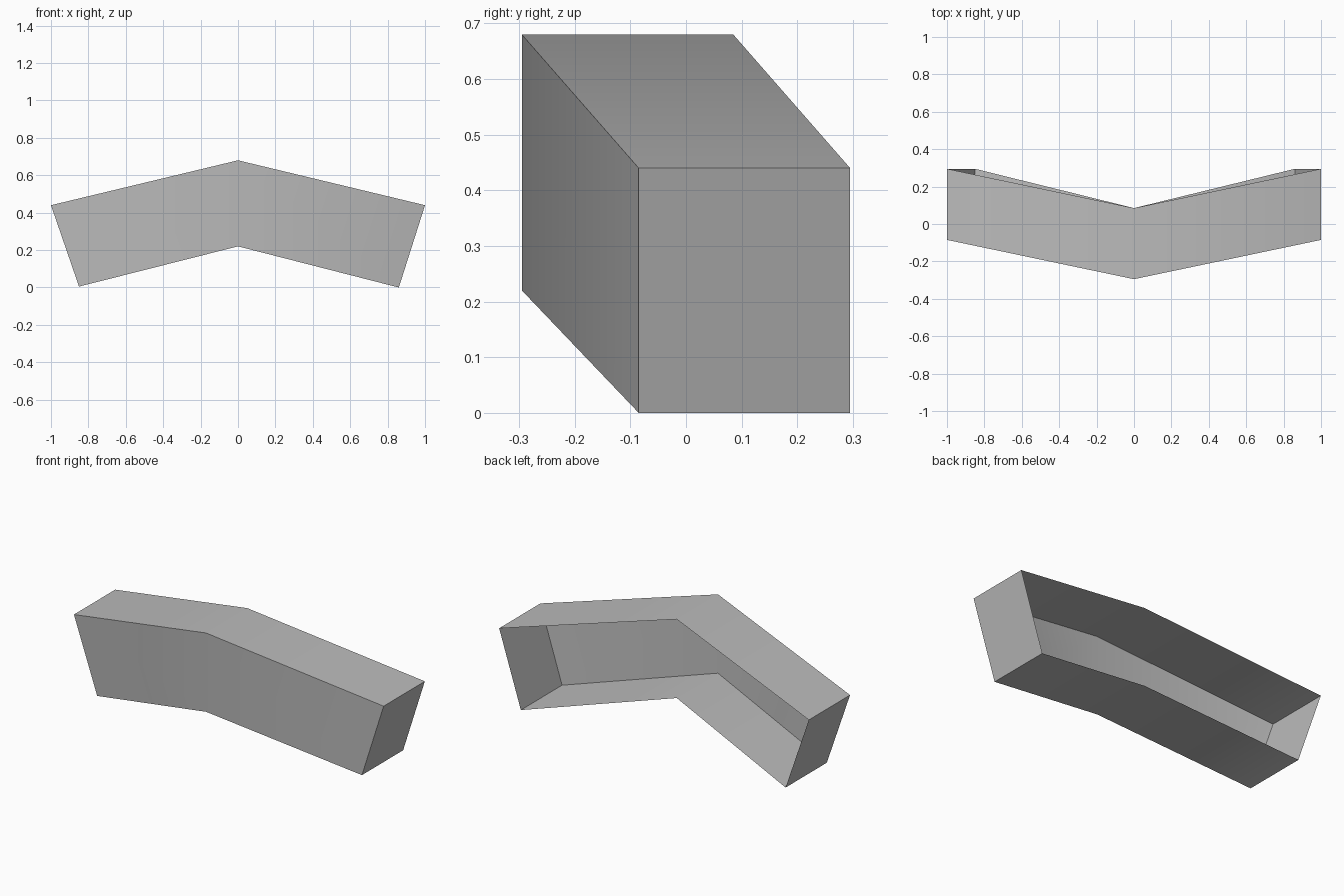
import bpy
import bmesh

cube = bpy.data.objects.get("Cube")
if cube:
    bpy.data.objects.remove(cube, do_unlink=True)

# Plain grey finish
grey = bpy.data.materials.new("plain_grey")
grey.use_nodes = True
colour = (0.5, 0.5, 0.5, 1)
grey.diffuse_color = colour
grey.node_tree.nodes["Principled BSDF"].inputs["Base Color"].default_value = colour

# Front outline stations, from one end to the other: top x, top z, bottom x, bottom z, front y
DEPTH = 0.38
STATIONS = [
    (-1.0, 0.44, -0.85, 0.005, -0.085),
    (0.0, 0.68, 0.0, 0.22, -0.295),
    (1.0, 0.44, 0.86, 0.0, -0.085),
]

bm = bmesh.new()
# Each section is an open C: back top, front top, front bottom, back bottom
sections = []
for tx, tz, bx, bz, y in STATIONS:
    points = [(tx, y + DEPTH, tz), (tx, y, tz), (bx, y, bz), (bx, y + DEPTH, bz)]
    sections.append([bm.verts.new(p) for p in points])

# Top, front and bottom walls; the back stays open
for a, b in zip(sections, sections[1:]):
    for i in range(3):
        bm.faces.new((a[i], a[i + 1], b[i + 1], b[i]))

# End walls
bm.faces.new(sections[0][::-1])
bm.faces.new(sections[-1])

mesh = bpy.data.meshes.new("bent_open_shell")
bm.to_mesh(mesh)
bm.free()
mesh.materials.append(grey)
shell = bpy.data.objects.new("bent_open_shell", mesh)
bpy.context.collection.objects.link(shell)

# Soft middle bend, crisp outer edges
bpy.ops.object.select_all(action="DESELECT")
shell.select_set(True)
bpy.context.view_layer.objects.active = shell
bpy.ops.object.shade_smooth_by_angle(angle=0.7)
